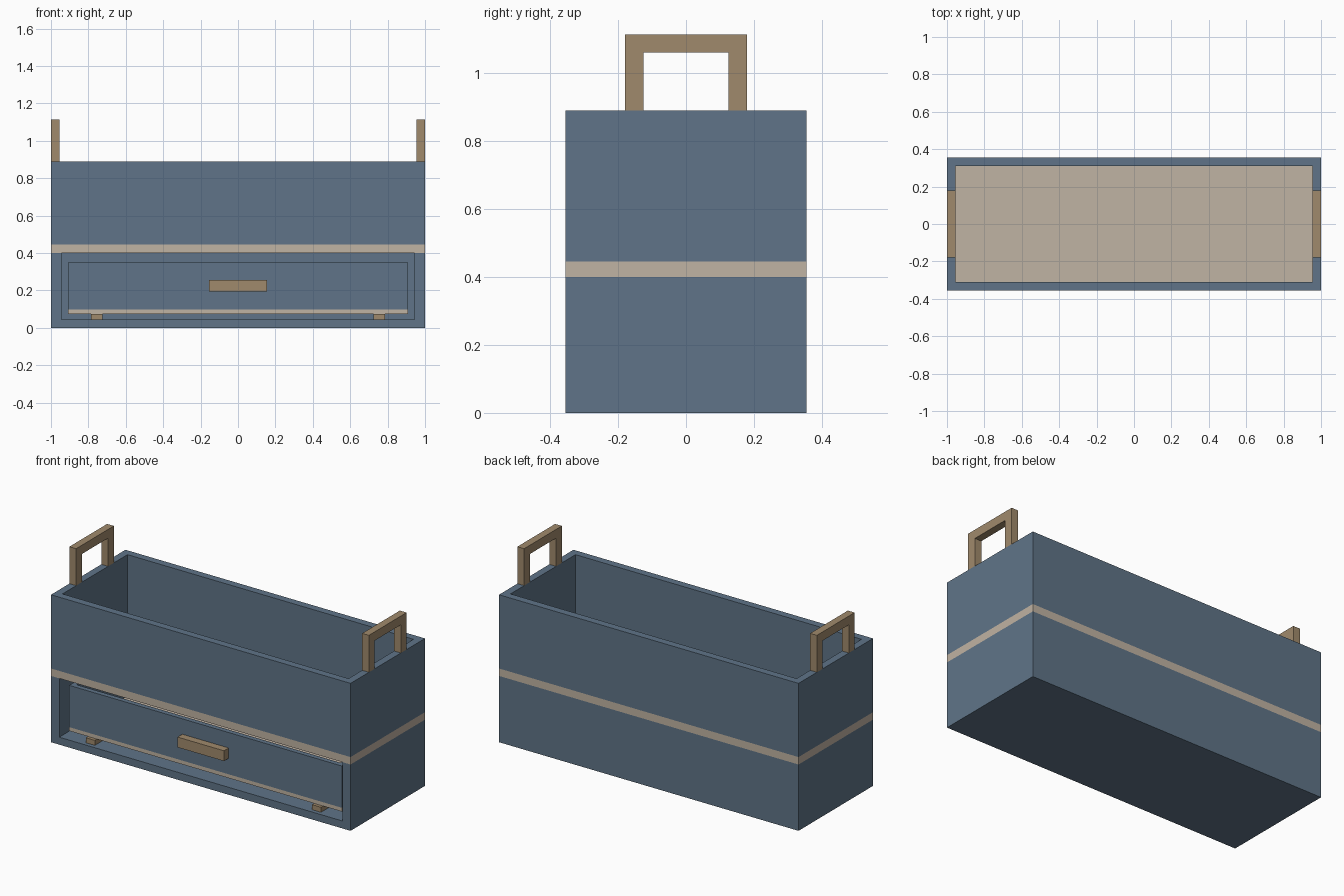
import bpy
import bmesh
from mathutils import Vector

old = bpy.data.objects.get("Cube")
if old:
    bpy.data.objects.remove(old, do_unlink=True)


def material(name, rgb):
    mat = bpy.data.materials.new(name)
    mat.use_nodes = True
    mat.diffuse_color = (*rgb, 1)
    mat.node_tree.nodes["Principled BSDF"].inputs["Base Color"].default_value = (*rgb, 1)
    return mat


BLUE = material("slate blue paint", (0.115, 0.175, 0.246))
BEIGE = material("pale beige board", (0.527, 0.451, 0.366))
WOOD = material("light brown wood", (0.352, 0.254, 0.150))

W, D = 1.0, 0.355            # half width and half depth
WALL = 0.045
BOARD_LOW, BOARD_TOP, RIM = 0.40, 0.445, 0.89


def finish(name, bm, mat):
    bmesh.ops.recalc_face_normals(bm, faces=bm.faces)
    mesh = bpy.data.meshes.new(name)
    bm.to_mesh(mesh)
    bm.free()
    mesh.materials.append(mat)
    obj = bpy.data.objects.new(name, mesh)
    bpy.context.collection.objects.link(obj)
    return obj


def prism(name, points, direction, mat):
    """Extrude a closed planar outline along a direction."""
    bm = bmesh.new()
    face = bm.faces.new([bm.verts.new(p) for p in points])
    new = bmesh.ops.extrude_face_region(bm, geom=[face], use_keep_orig=True)["geom"]
    verts = [g for g in new if isinstance(g, bmesh.types.BMVert)]
    bmesh.ops.translate(bm, verts=verts, vec=Vector(direction))
    return finish(name, bm, mat)


def box(name, x, y, z, mat):
    outline = [(x[0], y[0], z[0]), (x[1], y[0], z[0]), (x[1], y[1], z[0]), (x[0], y[1], z[0])]
    return prism(name, outline, (0, 0, z[1] - z[0]), mat)


def walls(name, x, y, z, thick, mat):
    """Four joined walls, open above and below."""
    bm = bmesh.new()
    loops = []
    for inset in (0, thick):
        for h in z:
            loops.append([bm.verts.new((sx, sy, h)) for sx, sy in (
                (x[0] + inset, y[0] + inset), (x[1] - inset, y[0] + inset),
                (x[1] - inset, y[1] - inset), (x[0] + inset, y[1] - inset))])
    out_low, out_top, in_low, in_top = loops
    for a, b in ((out_low, out_top), (out_top, in_top), (in_top, in_low), (in_low, out_low)):
        for i in range(4):
            j = (i + 1) % 4
            bm.faces.new((a[i], a[j], b[j], b[i]))
    return finish(name, bm, mat)


def u_outline(half, inner, low, bend, top):
    """Outline of a U shape: arms from low to top, joined between low/bend."""
    return [(-half, low), (half, low), (half, top), (inner, top),
            (inner, bend), (-inner, bend), (-inner, top), (-half, top)]


# Lower case, open at the front
case = u_outline(W, 0.945, 0, WALL, BOARD_LOW)
prism("lower_case", [(x, -D, z) for x, z in case], (0, 2 * D, 0), BLUE)
box("lower_case_back", (-0.945, 0.945), (D - WALL, D), (WALL, BOARD_LOW), BLUE)

# Middle board and upper bin
box("middle_board", (-W, W), (-D, D), (BOARD_LOW, BOARD_TOP), BEIGE)
walls("upper_bin", (-W, W), (-D, D), (BOARD_TOP, RIM), WALL, BLUE)

# Drawer
front, back = -0.31, 0.29
box("drawer_bottom", (-0.91, 0.91), (front, back), (0.075, 0.098), BEIGE)
walls("drawer_walls", (-0.91, 0.91), (front, back), (0.098, 0.35), 0.03, BLUE)
box("drawer_pull", (-0.155, 0.155), (-D, front), (0.195, 0.257), WOOD)

# Drawer runners and carrying handles on both sides
handle = u_outline(0.18, 0.125, 1.113, 1.06, RIM)
for side, s in (("left", 1), ("right", -1)):
    box(side + "_runner", (s * 0.755 - 0.03, s * 0.755 + 0.03), (-0.33, 0.29), (WALL, 0.075), WOOD)
    prism(side + "_handle", [(s * W, y, z) for y, z in handle], (-s * WALL, 0, 0), WOOD)
